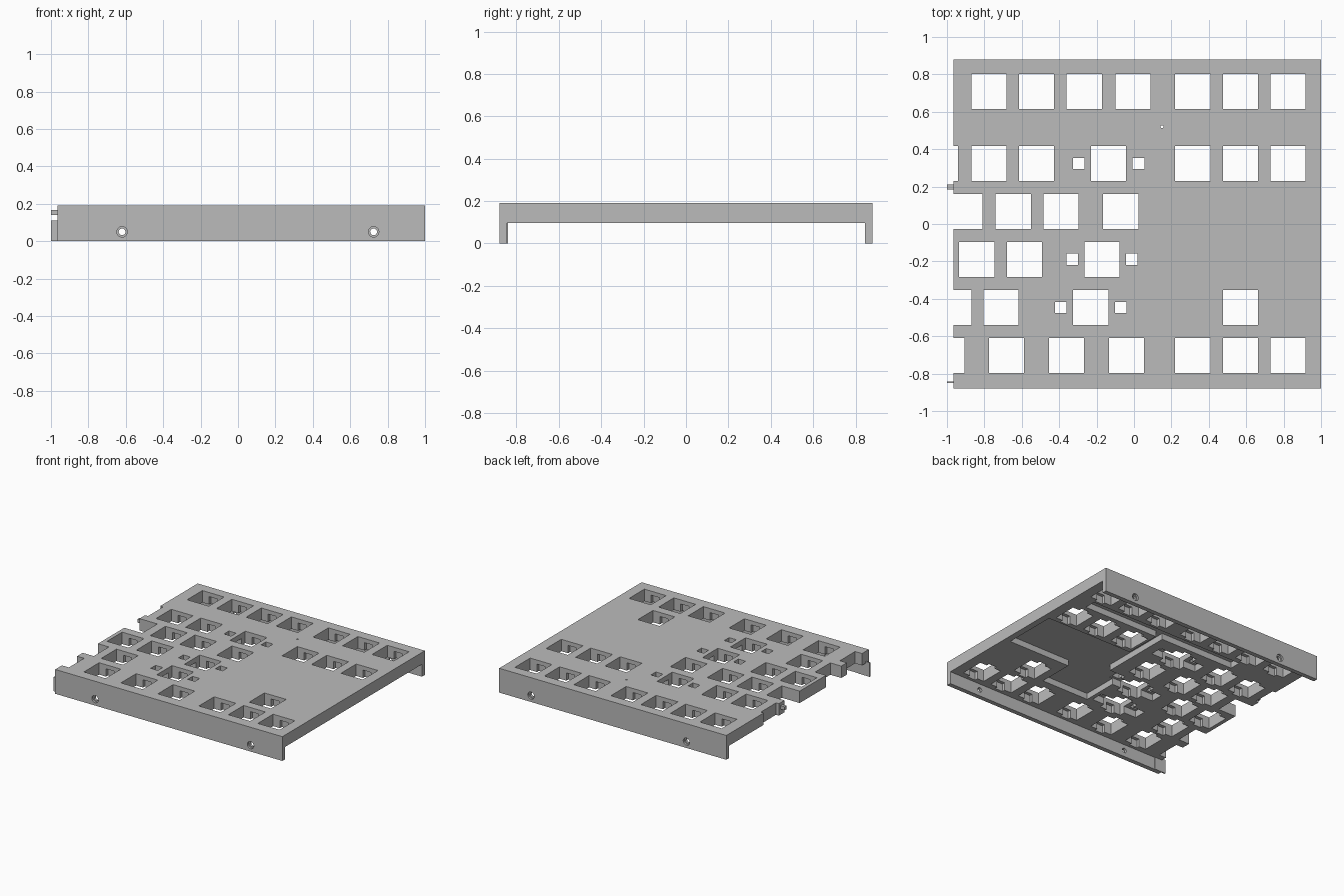
import bpy, bmesh, math
from mathutils import Matrix

if "Cube" in bpy.data.objects:
    bpy.data.objects.remove(bpy.data.objects["Cube"])

grey = bpy.data.materials.new("plain grey")
grey.use_nodes = True
grey.diffuse_color = (0.5, 0.5, 0.5, 1)
grey.node_tree.nodes["Principled BSDF"].inputs["Base Color"].default_value = (0.5, 0.5, 0.5, 1)

TOP, UNDER, KEY = 0.19, 0.097, 0.188
LEFT, RIGHT, DEPTH, WALL = -0.965, 1.0, 0.88, 0.035


def box(bm, x0, x1, y0, y1, z0, z1):
    m = Matrix.Translation(((x0 + x1) / 2, (y0 + y1) / 2, (z0 + z1) / 2))
    m = m @ Matrix.Diagonal((x1 - x0, y1 - y0, z1 - z0, 1))
    bmesh.ops.create_cube(bm, size=1, matrix=m)


def rod(bm, loc, r1, r2, depth, turn=0.0, sides=24):
    m = Matrix.Translation(loc) @ Matrix.Rotation(turn, 4, 'X')
    bmesh.ops.create_cone(bm, cap_ends=True, segments=sides, radius1=r1,
                          radius2=r2, depth=depth, matrix=m)


def make(name, bm):
    me = bpy.data.meshes.new(name)
    bm.to_mesh(me)
    bm.free()
    me.materials.append(grey)
    ob = bpy.data.objects.new(name, me)
    bpy.context.scene.collection.objects.link(ob)
    return ob


def carve(target, bm):
    cutter = make("cutter", bm)
    cutter.hide_render = True
    mod = target.modifiers.new("carve", 'BOOLEAN')
    mod.operation, mod.solver, mod.use_self = 'DIFFERENCE', 'EXACT', True
    mod.object = cutter
    deps = bpy.context.evaluated_depsgraph_get()
    me = bpy.data.meshes.new_from_object(target.evaluated_get(deps))
    target.modifiers.clear()
    target.data = me
    bpy.data.objects.remove(cutter)


# Cover: extruded channel profile with front and back skirts
bm = bmesh.new()
i = DEPTH - WALL
profile = [(-DEPTH, 0), (-i, 0), (-i, UNDER), (i, UNDER),
           (i, 0), (DEPTH, 0), (DEPTH, TOP), (-DEPTH, TOP)]
face = bm.faces.new([bm.verts.new((LEFT, y, z)) for y, z in profile])
ext = bmesh.ops.extrude_face_region(bm, geom=[face])["geom"]
bmesh.ops.translate(bm, vec=(RIGHT - LEFT, 0, 0),
                    verts=[v for v in ext if isinstance(v, bmesh.types.BMVert)])
bmesh.ops.recalc_face_normals(bm, faces=bm.faces)
cover = make("key_cover", bm)

# Key rows: bottom y, key left edges, edge notch depth, stabiliser key
right_block = [0.22, 0.475, 0.73]
rows = [
    (0.614, [-0.87, -0.615, -0.36, -0.1] + right_block, None, None),
    (0.23, [-0.87, -0.615, -0.23] + right_block, -0.94, -0.23),
    (-0.027, [-0.74, -0.485, -0.165], -0.81, None),
    (-0.283, [-0.935, -0.68, -0.265], None, -0.265),
    (-0.54, [-0.805, -0.325, 0.475], -0.87, -0.325),
    (-0.797, [-0.775, -0.455, -0.135] + right_block, -0.905, None),
]
holes, clips, slots = bmesh.new(), bmesh.new(), bmesh.new()
for y, keys, edge, stab in rows:
    cy = y + KEY / 2
    for x in keys:
        box(holes, x, x + KEY, y, y + KEY, UNDER - 0.05, TOP + 0.05)
        cx = x + KEY / 2
        box(clips, cx - 0.035, cx + 0.035, y - 0.025, y + KEY + 0.025, UNDER - 0.05, 0.158)
    if edge:
        box(holes, LEFT - 0.1, edge, y, y + KEY, UNDER - 0.05, TOP + 0.05)
    if stab:
        cx = stab + KEY / 2
        for s in (-1, 1):
            hx = cx + s * 0.16
            box(holes, hx - 0.031, hx + 0.031, cy - 0.03, cy + 0.03, UNDER - 0.05, TOP + 0.05)
        box(slots, cx - 0.2, cx + 0.2, cy - 0.05, cy + 0.05, UNDER - 0.05, 0.15)

# Indicator light hole
rod(holes, (0.15, 0.52, TOP), 0.008, 0.008, 0.3, sides=12)

# Cable and circuit recesses underneath
recess = bmesh.new()
for x0, x1, y0, y1 in [(0.0, 0.41, -0.52, -0.1), (0.14, 0.95, -0.24, 0.19),
                       (0.14, 0.2, 0.05, 0.5), (-0.5, 0.85, 0.48, 0.57)]:
    box(recess, x0, x1, y0, y1, UNDER - 0.05, 0.145)

# Countersunk screw holes through both skirts
screws = bmesh.new()
sinks = bmesh.new()
for x in (-0.62, 0.725):
    rod(screws, (x, 0, 0.05), 0.018, 0.018, 2, math.pi / 2)
    for s in (-1, 1):
        rod(sinks, (x, s * DEPTH, 0.05), 0.028, 0.028, 0.03, math.pi / 2)

for cutter in (holes, clips, slots, recess, screws, sinks):
    carve(cover, cutter)

# Alignment peg and tab on the joining edge
bm = bmesh.new()
box(bm, -1, -0.94, 0.185, 0.21, 0.14, 0.167)
make("joining_peg", bm)
bm = bmesh.new()
box(bm, -1, -0.9, -0.85, -0.841, 0, 0.11)
make("joining_tab", bm)
